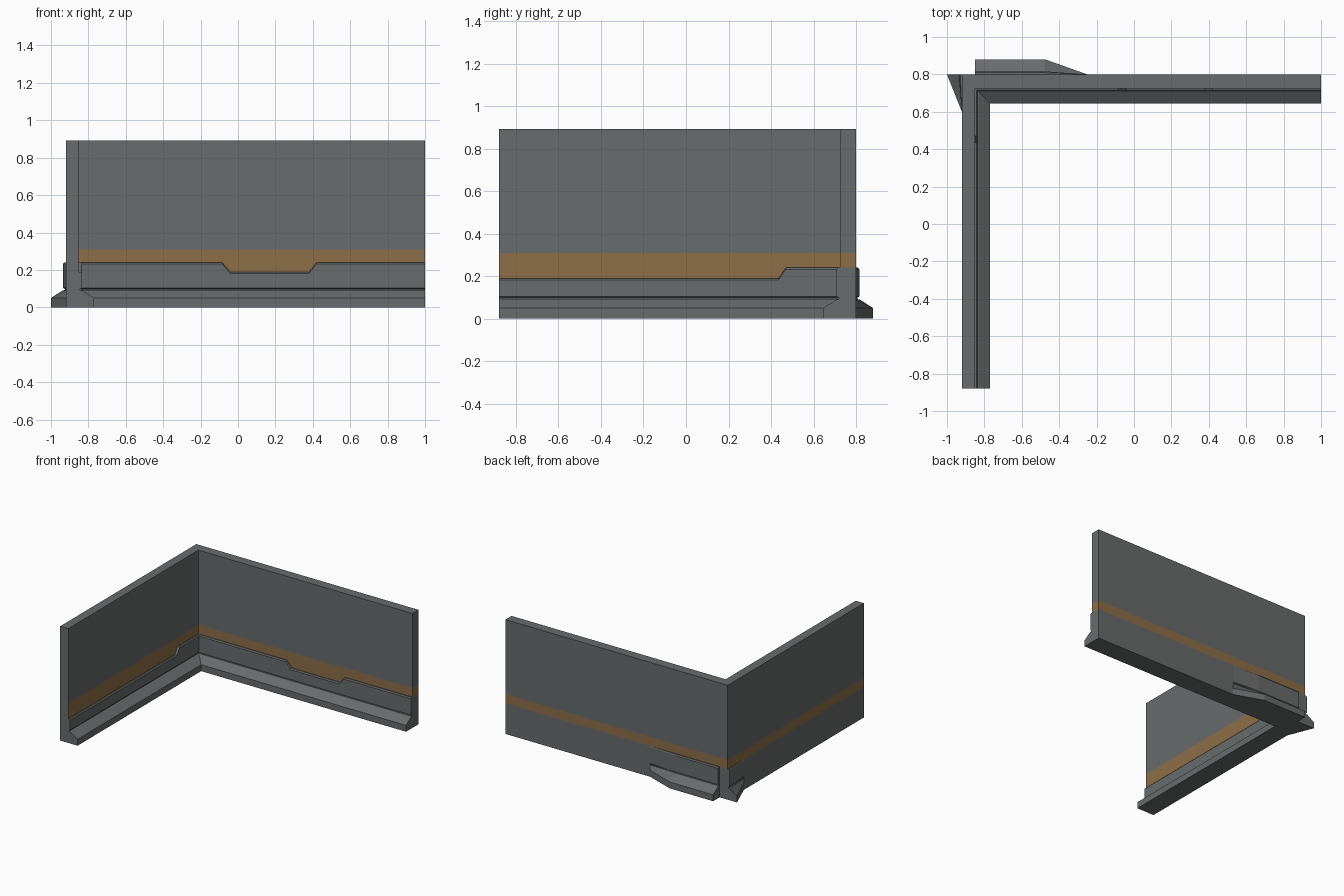
import bpy, bmesh

if "Cube" in bpy.data.objects:
    bpy.data.objects.remove(bpy.data.objects["Cube"])


def material(name, rgb):
    m = bpy.data.materials.new(name)
    m.diffuse_color = (*rgb, 1)
    m.use_nodes = True
    m.node_tree.nodes["Principled BSDF"].inputs["Base Color"].default_value = m.diffuse_color
    return m


GREY = material("dark grey", (0.138, 0.150, 0.150))
BROWN = material("ochre brown", (0.270, 0.158, 0.065))

HEIGHT = 0.893
HIGH, LOW = 0.24, 0.19                       # top of the skirting panel
OUT_X, OUT_Y, IN_X, IN_Y = -0.92, 0.80, -0.85, 0.725


def finish(bm, name, mats):
    bmesh.ops.remove_doubles(bm, verts=bm.verts, dist=1e-5)
    bmesh.ops.recalc_face_normals(bm, faces=bm.faces)
    me = bpy.data.meshes.new(name)
    bm.to_mesh(me)
    bm.free()
    for m in mats:
        me.materials.append(m)
    ob = bpy.data.objects.new(name, me)
    bpy.context.collection.objects.link(ob)
    return ob


def corner_wall():
    """L-shaped wall lofted through the heights where the stripe begins and ends."""
    outline = [(1, OUT_Y), (OUT_X, OUT_Y), (OUT_X, -0.88),
               (IN_X, -0.88), (IN_X, IN_Y), (1, IN_Y)]
    bm = bmesh.new()
    rings = [[bm.verts.new((x, y, z)) for x, y in outline]
             for z in (0, 0.17, HIGH, 0.31, HEIGHT)]
    n = len(outline)
    for level in range(len(rings) - 1):
        a, b = rings[level], rings[level + 1]
        for i in range(n):
            j = (i + 1) % n
            f = bm.faces.new((a[i], a[j], b[j], b[i]))
            # stripe all round but the front end; reaches lower on the inner sides
            if (level == 2 and i != 2) or (level == 1 and i in (3, 4)):
                f.material_index = 1
    bm.faces.new(rings[0][::-1])
    bm.faces.new(rings[-1])
    finish(bm, "corner_wall", [GREY, BROWN])


def profile(top):
    """Skirting cross-section: (depth from wall, height)."""
    return [(0, 0), (0.08, 0), (0.08, 0.05), (0.018, 0.09), (0.006, 0.092),
            (0.006, 0.099), (0.016, 0.104), (0.016, top - 0.008),
            (0.009, top), (0, top)]


def skirting(name, stations, end_caps):
    """Loft the cross-section; station = (x, y, offset x, offset y, top)."""
    bm = bmesh.new()
    rings = [[bm.verts.new((x + dx * d, y + dy * d, z)) for d, z in profile(top)]
             for x, y, dx, dy, top in stations]
    for a, b in zip(rings, rings[1:]):
        for i in range(len(a) - 1):
            bm.faces.new((a[i], a[i + 1], b[i + 1], b[i]))
    for k in end_caps:
        bm.faces.new(rings[k])
    finish(bm, name, [GREY])


corner_wall()

# inner skirting with notched panel top, mitred at the corner
steps_x = [(1, HIGH), (0.42, HIGH), (0.38, LOW), (-0.04, LOW), (-0.085, HIGH)]
steps_y = [(0.47, HIGH), (0.435, LOW), (-0.88, LOW)]
skirting("inner_skirting",
         [(x, IN_Y, 0, -1, t) for x, t in steps_x]
         + [(IN_X, IN_Y, 1, -1, HIGH)]
         + [(IN_X, y, 1, 0, t) for y, t in steps_y], (0, -1))

# short outer skirting pieces that taper into the wall
skirting("back_skirting",
         [(IN_X, OUT_Y, 0, 1, HIGH), (-0.475, OUT_Y, 0, 1, HIGH),
          (-0.25, OUT_Y, 0, 0, HIGH)], (0,))
skirting("left_skirting",
         [(OUT_X, OUT_Y, -1, 0, HIGH), (OUT_X, 0.60, 0, 0, HIGH)], (0,))
